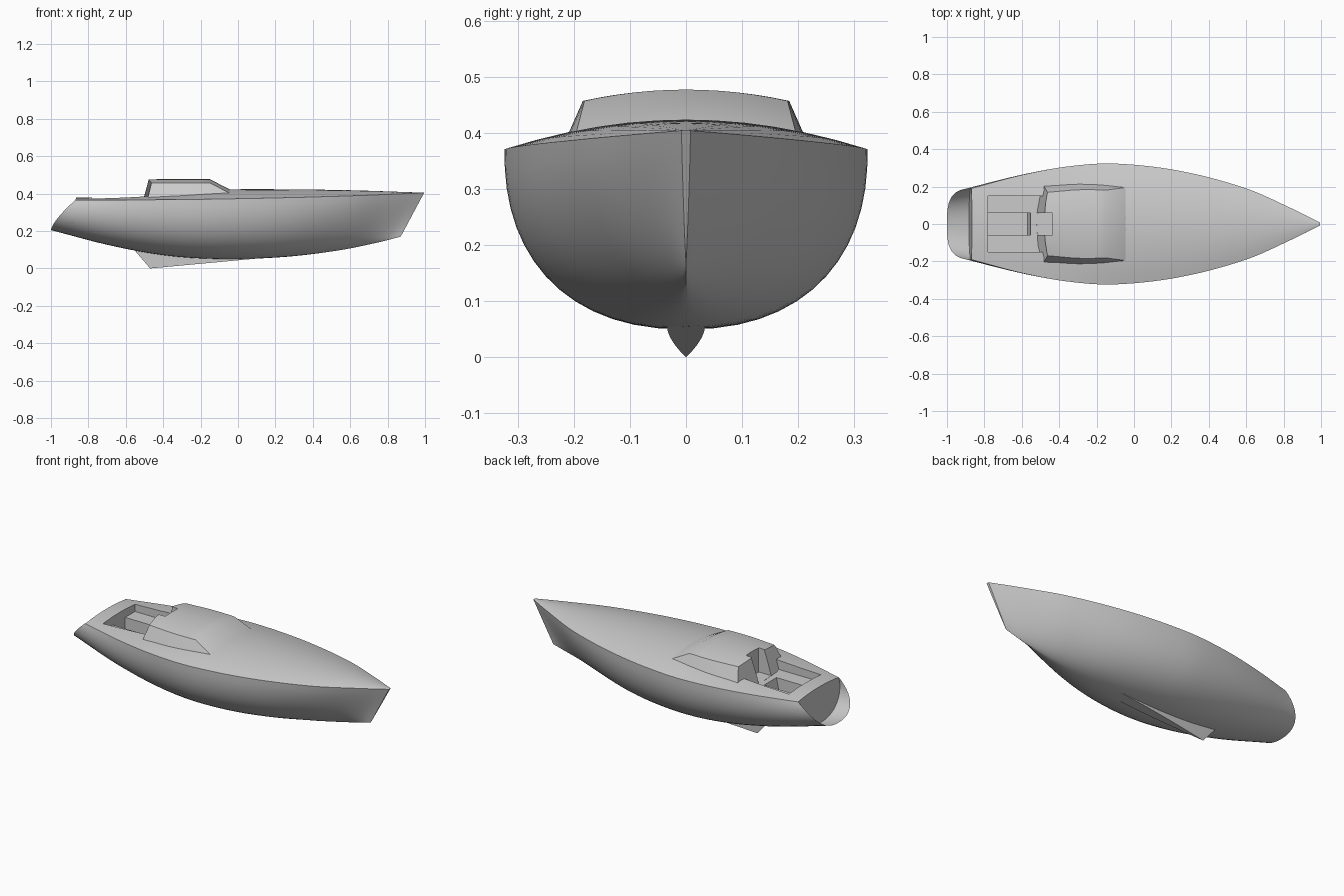
import bpy, bmesh, math
from mathutils import Vector

cube = bpy.data.objects.get("Cube")
if cube:
    bpy.data.objects.remove(cube, do_unlink=True)

grey = bpy.data.materials.new("hull_grey")
grey.use_nodes = True
grey.diffuse_color = (0.6, 0.6, 0.6, 1)
grey.node_tree.nodes["Principled BSDF"].inputs["Base Color"].default_value = (0.6, 0.6, 0.6, 1)


def make(name, bm):
    bmesh.ops.recalc_face_normals(bm, faces=bm.faces)
    mesh = bpy.data.meshes.new(name)
    bm.to_mesh(mesh)
    bm.free()
    mesh.materials.append(grey)
    obj = bpy.data.objects.new(name, mesh)
    bpy.context.collection.objects.link(obj)
    return obj


def select(obj):
    bpy.ops.object.select_all(action='DESELECT')
    obj.select_set(True)
    bpy.context.view_layer.objects.active = obj


def smooth(obj, angle=30):
    select(obj)
    bpy.ops.object.shade_smooth_by_angle(angle=math.radians(angle))


def loft(bm, rings, closed=True, cap_start=True, cap_end=True):
    rows = [[bm.verts.new(p) for p in ring] for ring in rings]
    for a, b in zip(rows, rows[1:]):
        count = len(a)
        for i in range(count if closed else count - 1):
            j = (i + 1) % count
            bm.faces.new((a[i], a[j], b[j], b[i]))
    if cap_start:
        bm.faces.new(rows[0])
    if cap_end:
        bm.faces.new(rows[-1])


def prism(name, outline, half_width):
    """Side outline in x, z pulled across the boat."""
    bm = bmesh.new()
    loft(bm, [[(x, y, z) for x, z in outline] for y in (-half_width, half_width)])
    return make(name, bm)


def cut(obj, cutter):
    select(obj)
    mod = obj.modifiers.new("cut", 'BOOLEAN')
    mod.operation, mod.solver, mod.object = 'DIFFERENCE', 'EXACT', cutter
    bpy.ops.object.modifier_apply(modifier=mod.name)


def curve_at(table, x):
    """Smooth interpolation of table rows keyed by their first value."""
    i = max(k for k in range(len(table) - 1) if k == 0 or table[k][0] <= x)
    p, q = table[i], table[i + 1]
    before, after = table[max(i - 1, 0)], table[min(i + 2, len(table) - 1)]
    h = q[0] - p[0]
    t = (x - p[0]) / h
    out = []
    for c in range(1, len(p)):
        m0 = (q[c] - before[c]) / (q[0] - before[0]) * h
        m1 = (after[c] - p[c]) / (after[0] - p[0]) * h
        out.append((2*t**3 - 3*t*t + 1) * p[c] + (t**3 - 2*t*t + t) * m0
                   + (3*t*t - 2*t**3) * q[c] + (t**3 - t*t) * m1)
    return out


# Hull lines: sheer x, keel x, keel z, sheer z, half beam, deck crown, fullness, end curve
LINES = [
    (-.87, -1, .205, .365, .19, .013, 2.2, 1.4),
    (-.6, -.68, .122, .366, .262, .02, 2.3, 1.2),
    (-.35, -.38, .068, .368, .308, .035, 2.3, 1),
    (-.1, -.1, .05, .371, .323, .05, 2.3, 1),
    (.25, .23, .06, .378, .283, .045, 2.1, 1),
    (.6, .53, .095, .388, .19, .03, 1.7, 1),
    (.85, .745, .138, .398, .08, .012, 1.4, 1),
    (.995, .87, .17, .404, .008, .001, 1.2, 1),
]


def section(xs, with_deck):
    xk, zk, zs, beam, crown, n, e = curve_at(LINES, xs)
    steps = 14
    half = []
    for i in range(steps + 1):
        u = 1 - math.cos(math.pi / 2 * i / steps)
        half.append((xk + (xs - xk) * u**e, beam * max(0, 1 - (1 - u)**n)**(1 / n),
                     zk + (zs - zk) * u))
    ring = [(x, -y, z) for x, y, z in reversed(half[1:])] + half
    if with_deck:
        for i in range(1, 12):
            t = 1 - i / 6
            ring.append((xs, beam * t, zs + crown * (1 - t * t)))
    return ring


def hull_part(name, forward):
    """Hull split at the transom: closed body forward, open shell aft."""
    bm = bmesh.new()
    count = 48
    xs = [-.87 + 1.865 * i / count for i in range(count + 1)]
    loft(bm, [section(x, forward) for x in xs], closed=forward, cap_start=False, cap_end=forward)
    geom = bm.verts[:] + bm.edges[:] + bm.faces[:]
    bmesh.ops.bisect_plane(bm, geom=geom, plane_co=Vector((-.868, 0, .365)),
                           plane_no=Vector((1, 0, -.077)),
                           clear_inner=forward, clear_outer=not forward)
    if forward:
        bmesh.ops.contextual_create(bm, geom=[e for e in bm.edges if e.is_boundary])
    return make(name, bm)


hull = hull_part("hull_and_deck", True)
stern = hull_part("stern_shell", False)

# Cabin with sloping sides, crowned roof and raked front
WIDTH = [(-.48, .192), (-.3, .208), (-.15, .206), (-.03, .195)]
bm = bmesh.new()
rings = []
for x in (-.455, -.4, -.35, -.3, -.25, -.2, -.15, -.03):
    edge_z = .395 if x > -.1 else .457
    w = curve_at(WIDTH, x)[0]
    side = lambda z: w - .44 * (z - .4)
    profile = [(-side(.325), .325)]
    profile += [(side(edge_z) * t / 6, edge_z + .02 * (1 - (t / 6)**2)) for t in range(-6, 7)]
    profile += [(side(.325) * (1 - t / 6), .325) for t in range(12)]
    ring = []
    for y, z in profile:
        aft = .3 * (z - .46) - .03 * (1 - min(1, (y / .19)**2)) if x == -.455 else 0
        ring.append((x + aft, y, z))
    rings.append(ring)
loft(bm, rings)
cabin = make("cabin", bm)

# Cockpit recess, footwell and companionway openings
cockpit = prism("cockpit_cutter", [(-.78, .33), (-.46, .33), (-.46, .5), (-.78, .5)], .15)
footwell = prism("footwell_cutter", [(-.78, .25), (-.57, .25), (-.55, .34), (-.78, .34)], .058)
doorway = prism("doorway_cutter", [(-.56, .331), (-.435, .331), (-.435, .6), (-.56, .6)], .06)
for cutter in (cockpit, footwell, doorway):
    cut(hull, cutter)
cut(cabin, doorway)
for cutter in (cockpit, footwell, doorway):
    bpy.data.objects.remove(cutter, do_unlink=True)

# Keel stub: foil outline, sloping sole, raked trailing edge
bm = bmesh.new()
sole, root = [], []
for i in range(40):
    a = 2 * math.pi * i / 40
    c = (1 - math.cos(a)) / 2
    y = math.copysign(.034 * 2.6 * math.sqrt(c) * (1 - c), math.sin(a))
    if i in (0, 20):
        y = 0
    x = .45 - .92 * c
    sole.append((x, y, .085 * (1 - c)))
    root.append((x - .12 * c, y, .14))
loft(bm, [sole, root])
keel = make("keel_stub", bm)

for obj in (hull, stern, cabin, keel):
    smooth(obj)
